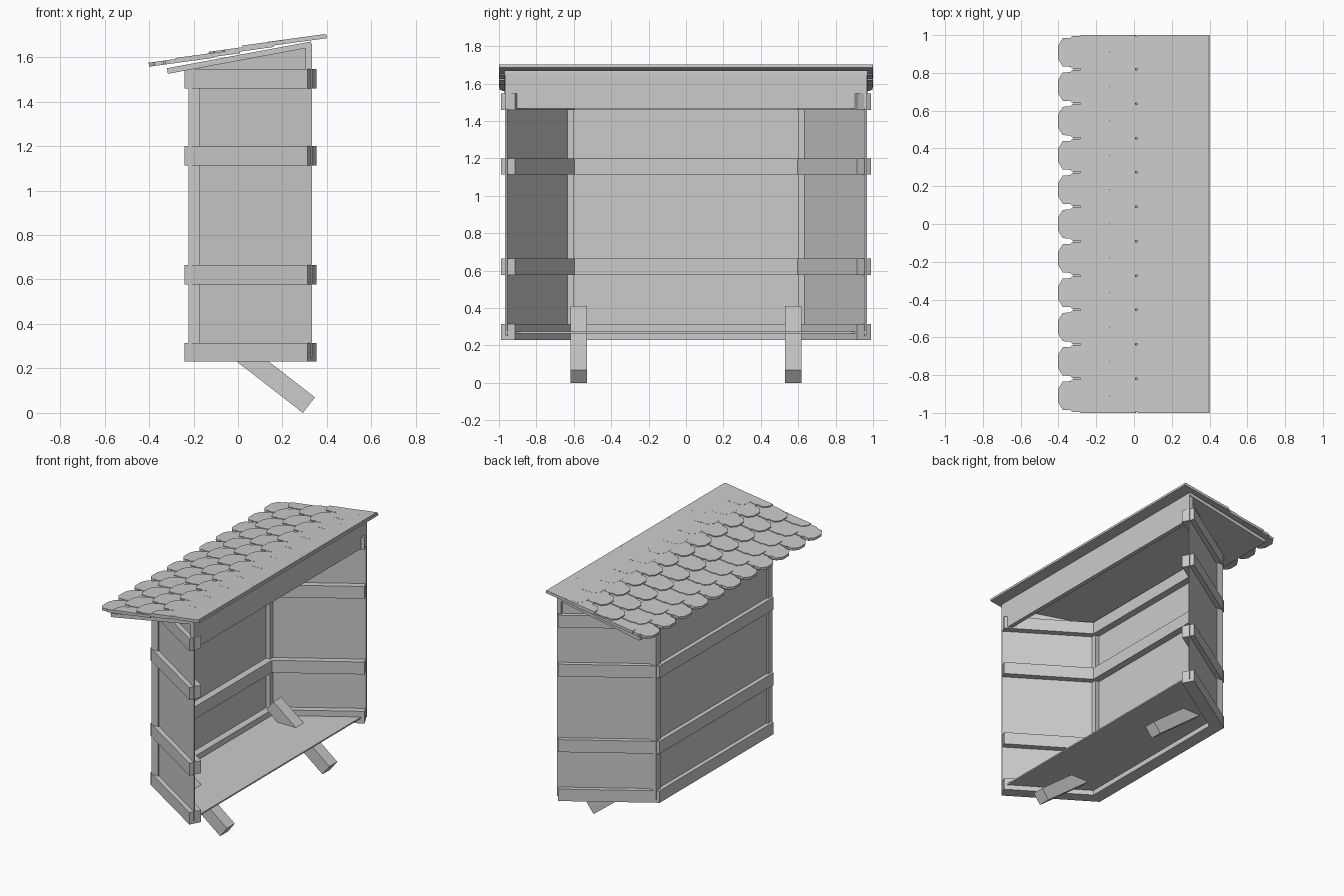
import bpy, bmesh, math
from mathutils import Matrix, Vector

if "Cube" in bpy.data.objects:
    bpy.data.objects.remove(bpy.data.objects["Cube"])


def finish(name, bm):
    bmesh.ops.recalc_face_normals(bm, faces=bm.faces)
    me = bpy.data.meshes.new(name)
    bm.to_mesh(me)
    bm.free()
    ob = bpy.data.objects.new(name, me)
    bpy.context.collection.objects.link(ob)
    return ob


def prism(bm, pts, offset):
    """Extrude a planar outline of 3D points by an offset vector."""
    f = bm.faces.new([bm.verts.new(p) for p in pts])
    r = bmesh.ops.extrude_face_region(bm, geom=[f])
    vs = [g for g in r["geom"] if isinstance(g, bmesh.types.BMVert)]
    bmesh.ops.translate(bm, verts=vs, vec=Vector(offset))


def box(name, lo, hi):
    bm = bmesh.new()
    prism(bm, [(lo[0], lo[1], lo[2]), (hi[0], lo[1], lo[2]),
               (hi[0], hi[1], lo[2]), (lo[0], hi[1], lo[2])], (0, 0, hi[2] - lo[2]))
    return finish(name, bm)


# Plan of the splayed bay: open towards +x
end_outer, end_inner = (0.312, 0.99), (0.352, 0.915)
bend_outer, bend_inner = (-0.24, 0.637), (-0.15, 0.595)


def mirrored(points):
    return points + [(x, -y) for x, y in reversed(points)]


# Horizontal rails wrapping three sides
rail_plan = mirrored([end_outer, bend_outer]) + mirrored([end_inner, bend_inner])[::-1]
for i, (z0, z1) in enumerate([(0.23, 0.315), (0.577, 0.665), (1.113, 1.20), (1.46, 1.547)]):
    bm = bmesh.new()
    o, bo, bi, n = end_outer, bend_outer, bend_inner, end_inner
    m = lambda p: (p[0], -p[1])
    for quad in ([o, bo, bi, n], [bo, m(bo), m(bi), bi], [m(bo), m(o), m(n), m(bi)]):
        prism(bm, [(x, y, z0) for x, y in quad], (0, 0, z1 - z0))
    finish(f"rail_{i + 1}", bm)

# Thin wall panels and corner posts
box("back_wall", (-0.21, -0.62, 0.25), (-0.20, 0.62, 1.56))
for s, side in ((-1, "front"), (1, "rear")):
    bm = bmesh.new()
    a, b = (-0.205, s * 0.62), (0.333, s * 0.967)
    prism(bm, [(*a, 0.25), (*b, 0.25), (*b, 1.66), (*a, 1.555)], (0, -s * 0.01, 0))
    finish(f"{side}_side_wall", bm)
    box(f"{side}_corner_post", (-0.222, s * 0.60, 0.25), (-0.17, s * 0.652, 1.56))

# Floor panel and header board over the opening
bm = bmesh.new()
prism(bm, [(x, y, 0.265) for x, y in mirrored([(0.333, 0.96), (-0.205, 0.615)])], (0, 0, 0.01))
finish("floor", bm)
box("header_board", (0.303, -0.965, 1.468), (0.333, 0.965, 1.66))

# Slanted support braces
d = Vector((-0.79, 0, 0.613)) * 0.557
for s, side in ((-1, "front"), (1, "rear")):
    bm = bmesh.new()
    y = s * 0.574 - 0.044
    p, q = Vector((0.292, y, 0)), Vector((0.346, y, 0.07))
    prism(bm, [p, q, q + d, p + d], (0, 0.088, 0))
    finish(f"{side}_brace", bm)

# Roof decking and ridge board
bm = bmesh.new()
prism(bm, [(-0.315, -0.97, 1.525), (0.333, -0.97, 1.645),
           (0.328, -0.97, 1.67), (-0.32, -0.97, 1.55)], (0, 1.94, 0))
finish("roof_decking", bm)
bm = bmesh.new()
prism(bm, [(0.09, -1, 1.643), (0.40, -1, 1.685), (0.398, -1, 1.702), (0.09, -1, 1.66)], (0, 2, 0))
finish("ridge_board", bm)

# Overlapping rows of shingles with chamfered tips, alternate rows shifted by half
pitch, gap = 2 / 11, 0.004
rows = [(-0.40, 1.557), (-0.28, 1.578), (-0.13, 1.606), (0.02, 1.634), (0.14, 1.6512), (0.25, 1.6662)]
for i, (x0, z0) in enumerate(rows):
    bm = bmesh.new()
    length = min(0.29, 0.39 - x0)
    shift = (i % 2) * pitch / 2
    for k in range(11 + i % 2):
        c = -1 + pitch * (k + 0.5) - shift
        h = pitch / 2 - gap
        outline = [(length, -h), (0.075, -h), (0.065, -h + 0.010), (0.025, -h + 0.012), (0, -0.035),
                   (0, 0.035), (0.025, h - 0.012), (0.065, h - 0.010), (0.075, h), (length, h)]
        prism(bm, [(x0 + u, c + v, z0 + u * 0.136) for u, v in outline], (-0.002, 0, 0.018))
    # trim half shingles at the gable edges
    for s in (-1, 1):
        r = bmesh.ops.bisect_plane(bm, geom=bm.verts[:] + bm.edges[:] + bm.faces[:],
                                   plane_co=(0, s, 0), plane_no=(0, s, 0), clear_outer=True)
        cut = [e for e in r["geom_cut"] if isinstance(e, bmesh.types.BMEdge)]
        if cut:
            bmesh.ops.holes_fill(bm, edges=cut)
    finish(f"shingle_row_{i + 1}", bm)
